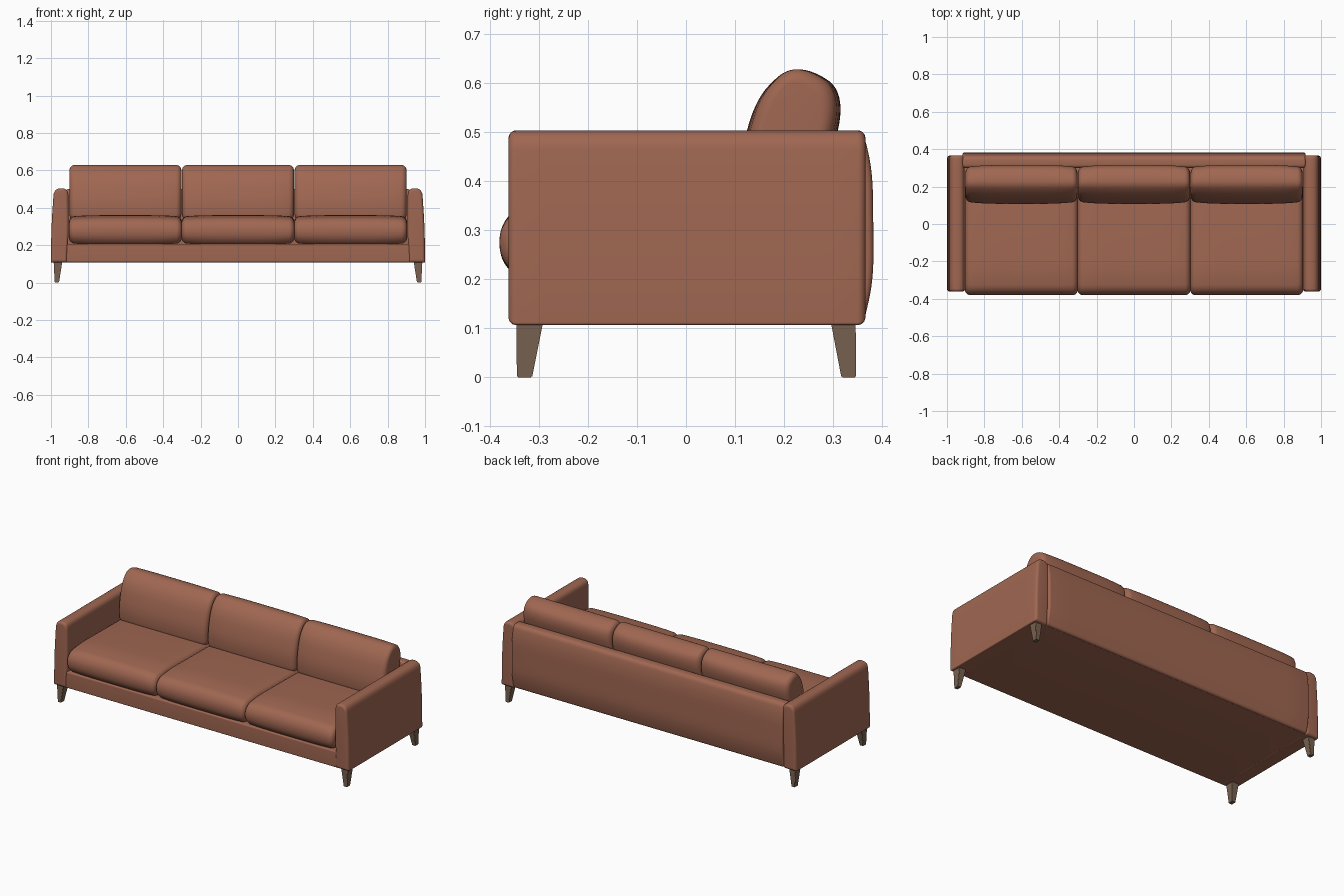
import bpy, bmesh, math
from mathutils import Vector

if "Cube" in bpy.data.objects:
    bpy.data.objects.remove(bpy.data.objects["Cube"], do_unlink=True)


def material(name, rgb):
    m = bpy.data.materials.new(name)
    m.use_nodes = True
    color = (*rgb, 1)
    m.diffuse_color = color
    bsdf = m.node_tree.nodes["Principled BSDF"]
    bsdf.inputs["Base Color"].default_value = color
    bsdf.inputs["Roughness"].default_value = 0.6
    return m


leather = material("tan_leather", (0.35, 0.135, 0.083))
wood = material("dark_wood", (0.19, 0.122, 0.082))


def finish(name, bm, mat, angle):
    bmesh.ops.recalc_face_normals(bm, faces=bm.faces)
    mesh = bpy.data.meshes.new(name)
    bm.to_mesh(mesh)
    bm.free()
    mesh.materials.append(mat)
    ob = bpy.data.objects.new(name, mesh)
    bpy.context.collection.objects.link(ob)
    bpy.ops.object.select_all(action="DESELECT")
    ob.select_set(True)
    bpy.context.view_layer.objects.active = ob
    bpy.ops.object.shade_smooth_by_angle(angle=math.radians(angle))
    return ob


def fillet(corners, steps=6):
    """Round every (u, v, radius) corner of a closed outline."""
    out = []
    n = len(corners)
    for i, (u, v, r) in enumerate(corners):
        p = Vector((u, v))
        ends = []
        for q in (corners[i - 1], corners[(i + 1) % n]):
            d = Vector(q[:2]) - p
            ends.append(p + d.normalized() * min(r, d.length * 0.49))
        a, b = ends
        for k in range(steps + 1):
            t = k / steps
            out.append(a * (1 - t) ** 2 + p * 2 * t * (1 - t) + b * t * t)
    return out


def loft(name, axis, corners, start, end, radius, crown=(0, 0)):
    """Run an outline along x or y, rounding the ends and swelling the middle."""
    outline = fillet(corners)
    us, vs = [p.x for p in outline], [p.y for p in outline]
    cu, cv = (min(us) + max(us)) / 2, (min(vs) + max(vs)) / 2
    hu, hv = max(us) - cu, max(vs) - cv
    length = end - start
    # Stations: quarter-round at each end, even spacing between
    half = [(radius * (1 - math.cos(a)), radius * (1 - math.sin(a)))
            for a in (math.pi / 2 * k / 6 for k in range(7))]
    middle = [(radius + (length - 2 * radius) * k / 12, 0) for k in range(1, 12)]
    stations = half + middle + [(length - d, i) for d, i in reversed(half)]
    bm = bmesh.new()
    rings = []
    for d, inset in stations:
        swell = abs(2 * d / length - 1) ** 4
        fu = 1 - (inset + crown[0] * swell) / hu
        fv = 1 - (inset + crown[1] * swell) / hv
        ring = []
        for p in outline:
            u, v, s = cu + (p.x - cu) * fu, cv + (p.y - cv) * fv, start + d
            ring.append(bm.verts.new((s, u, v) if axis == "x" else (u, s, v)))
        rings.append(ring)
    n = len(outline)
    for a, b in zip(rings, rings[1:]):
        for i in range(n):
            j = (i + 1) % n
            bm.faces.new((a[i], a[j], b[j], b[i]))
    bm.faces.new(rings[0])
    bm.faces.new(rings[-1])
    return finish(name, bm, leather, 40)


def leg(name, sx, y_top, y_foot):
    """Tapered square leg between a top and a foot rectangle."""
    bm = bmesh.new()
    rings = []
    for z, x0, x1, (y0, y1) in ((0.0, 0.957, 0.98, y_foot), (0.12, 0.938, 0.986, y_top)):
        rings.append([bm.verts.new((sx * x, y, z))
                      for x, y in ((x0, y0), (x1, y0), (x1, y1), (x0, y1))])
    a, b = rings
    for i in range(4):
        j = (i + 1) % 4
        bm.faces.new((a[i], a[j], b[j], b[i]))
    bm.faces.new(a)
    bm.faces.new(b)
    bmesh.ops.bevel(bm, geom=bm.edges[:], offset=0.002, segments=2, affect="EDGES")
    finish(name, bm, wood, 30)


# Base frame
base = [(-0.356, 0.108, 0.005), (-0.356, 0.206, 0.008),
        (0.35, 0.206, 0.005), (0.35, 0.108, 0.005)]
loft("base_frame", "x", base, -0.95, 0.95, 0.004)

# Upholstered back with a swollen rear panel
back = [(0.30, 0.11, 0.005), (0.30, 0.5, 0.02), (0.362, 0.5, 0.025),
        (0.381, 0.42, 0.06), (0.383, 0.2, 0.06), (0.362, 0.11, 0.015)]
loft("back_panel", "x", back, -0.918, 0.918, 0.012)

# Arms and legs
arm = [(0.915, 0.107, 0.006), (1.0, 0.107, 0.006), (0.998, 0.3, 0.1),
       (0.984, 0.504, 0.04), (0.908, 0.504, 0.035), (0.904, 0.3, 0.08)]
for side, sx in (("left", 1), ("right", -1)):
    loft(side + "_arm", "y", [(sx * u, v, r) for u, v, r in arm], -0.362, 0.366, 0.016)
    leg("front_leg_" + side, sx, (-0.346, -0.29), (-0.345, -0.314))
    leg("rear_leg_" + side, sx, (0.294, 0.346), (0.317, 0.347))

# Seat and back cushions
seat = [(-0.345, 0.203, 0.02), (-0.379, 0.24, 0.03), (-0.382, 0.3, 0.03),
        (-0.352, 0.345, 0.03), (-0.25, 0.361, 0.06), (0.22, 0.354, 0.02), (0.22, 0.203, 0.02)]
pillow = [(0.11, 0.335, 0.03), (0.106, 0.43, 0.05), (0.14, 0.567, 0.07),
          (0.203, 0.629, 0.03), (0.253, 0.628, 0.03), (0.306, 0.597, 0.025),
          (0.319, 0.545, 0.04), (0.295, 0.44, 0.05), (0.27, 0.335, 0.02)]
for i, place in enumerate(("right", "middle", "left")):
    x = (i - 1) * 0.602
    loft("seat_cushion_" + place, "x", seat, x - 0.302, x + 0.302, 0.03, (0.0, 0.008))
    loft("back_cushion_" + place, "x", pillow, x - 0.299, x + 0.299, 0.028, (0.012, 0.0))
